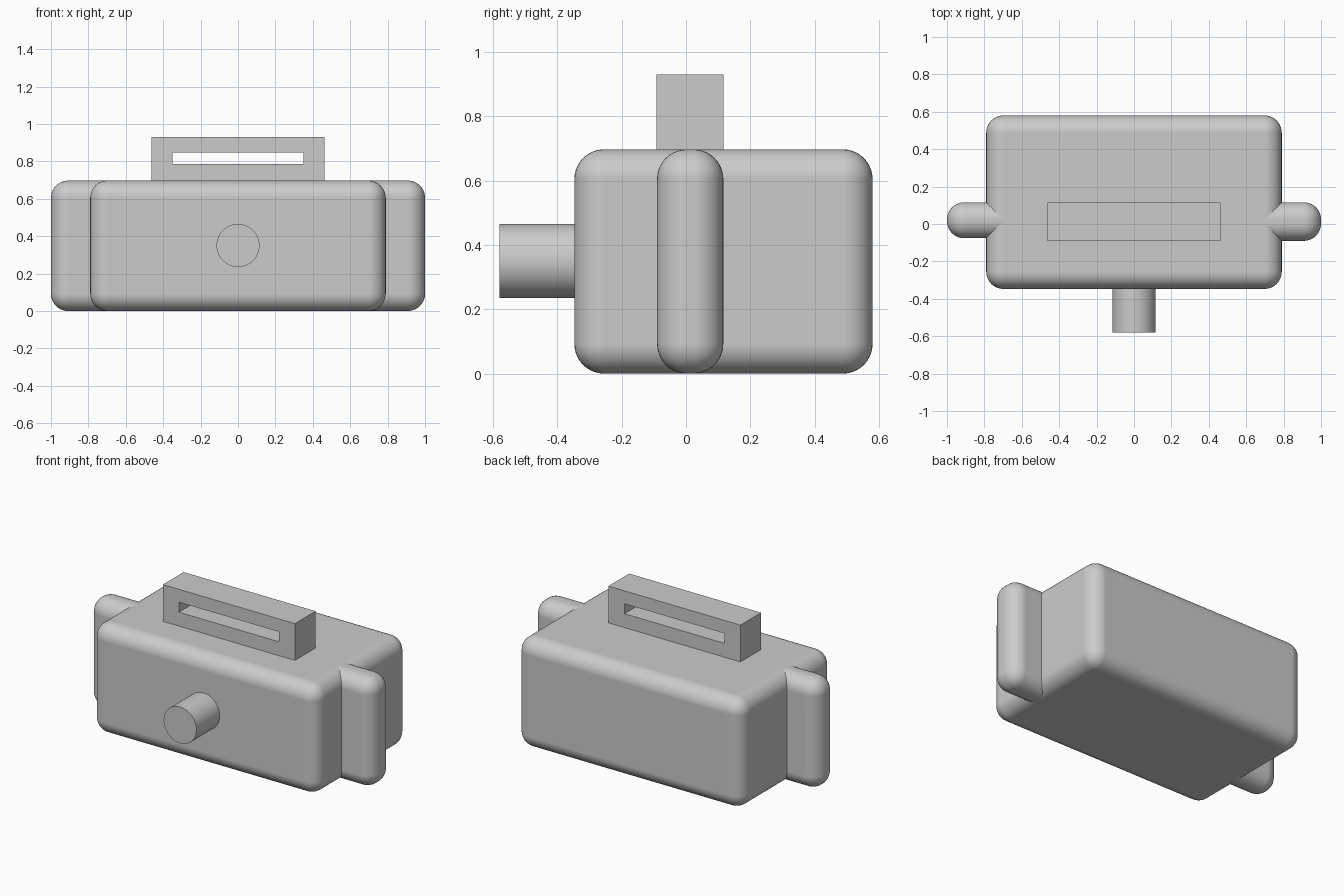
import bpy
import bmesh
import math

if "Cube" in bpy.data.objects:
    bpy.data.objects.remove(bpy.data.objects["Cube"], do_unlink=True)

# Single plain grey
grey = bpy.data.materials.new("light_grey")
grey.use_nodes = True
colour = (0.6, 0.6, 0.6, 1)
grey.diffuse_color = colour
grey.node_tree.nodes["Principled BSDF"].inputs["Base Color"].default_value = colour

RADIUS = 0.092
TOP = 0.697


def finish(obj, name):
    obj.name = name
    obj.data.name = name
    obj.data.materials.append(grey)
    return obj


def rounded_box(name, low, high):
    """Box between two corners with every edge rounded."""
    centre = [(a + b) / 2 for a, b in zip(low, high)]
    bpy.ops.mesh.primitive_cube_add(size=1, location=centre)
    obj = finish(bpy.context.object, name)
    obj.scale = [b - a for a, b in zip(low, high)]
    bpy.ops.object.transform_apply(location=False, rotation=False, scale=True)
    bevel = obj.modifiers.new("rounding", 'BEVEL')
    bevel.width = RADIUS
    bevel.segments = 10
    bevel.harden_normals = True
    bpy.ops.object.shade_smooth()
    return obj


# Main body
rounded_box("body", (-0.79, -0.347, 0), (0.79, 0.58, TOP))

# Side fins, sunk into the body
rounded_box("left_fin", (0.6, -0.09, 0), (1, 0.116, TOP))
rounded_box("right_fin", (-1, -0.076, 0), (-0.6, 0.116, TOP))

# Front knob
front, back = -0.58, -0.3
bpy.ops.mesh.primitive_cylinder_add(
    vertices=64, radius=0.115, depth=back - front,
    location=(0, (front + back) / 2, 0.35), rotation=(math.pi / 2, 0, 0))
finish(bpy.context.object, "front_knob")
bpy.ops.object.shade_smooth_by_angle(angle=math.radians(30))

# Top handle: rectangular ring extruded front to back
bm = bmesh.new()


def rectangle(half_width, bottom, top, y):
    corners = ((-1, bottom), (1, bottom), (1, top), (-1, top))
    return [bm.verts.new((s * half_width, y, z)) for s, z in corners]


outer = rectangle(0.463, TOP - 0.02, 0.93, -0.091)
inner = rectangle(0.35, 0.785, 0.848, -0.091)
for i in range(4):
    j = (i + 1) % 4
    bm.faces.new((outer[i], outer[j], inner[j], inner[i]))
ring = bmesh.ops.extrude_face_region(bm, geom=bm.faces[:], use_keep_orig=True)
moved = [v for v in ring["geom"] if isinstance(v, bmesh.types.BMVert)]
bmesh.ops.translate(bm, verts=moved, vec=(0, 0.207, 0))
bmesh.ops.recalc_face_normals(bm, faces=bm.faces[:])
mesh = bpy.data.meshes.new("top_handle")
bm.to_mesh(mesh)
bm.free()
handle = bpy.data.objects.new("top_handle", mesh)
bpy.context.collection.objects.link(handle)
finish(handle, "top_handle")
